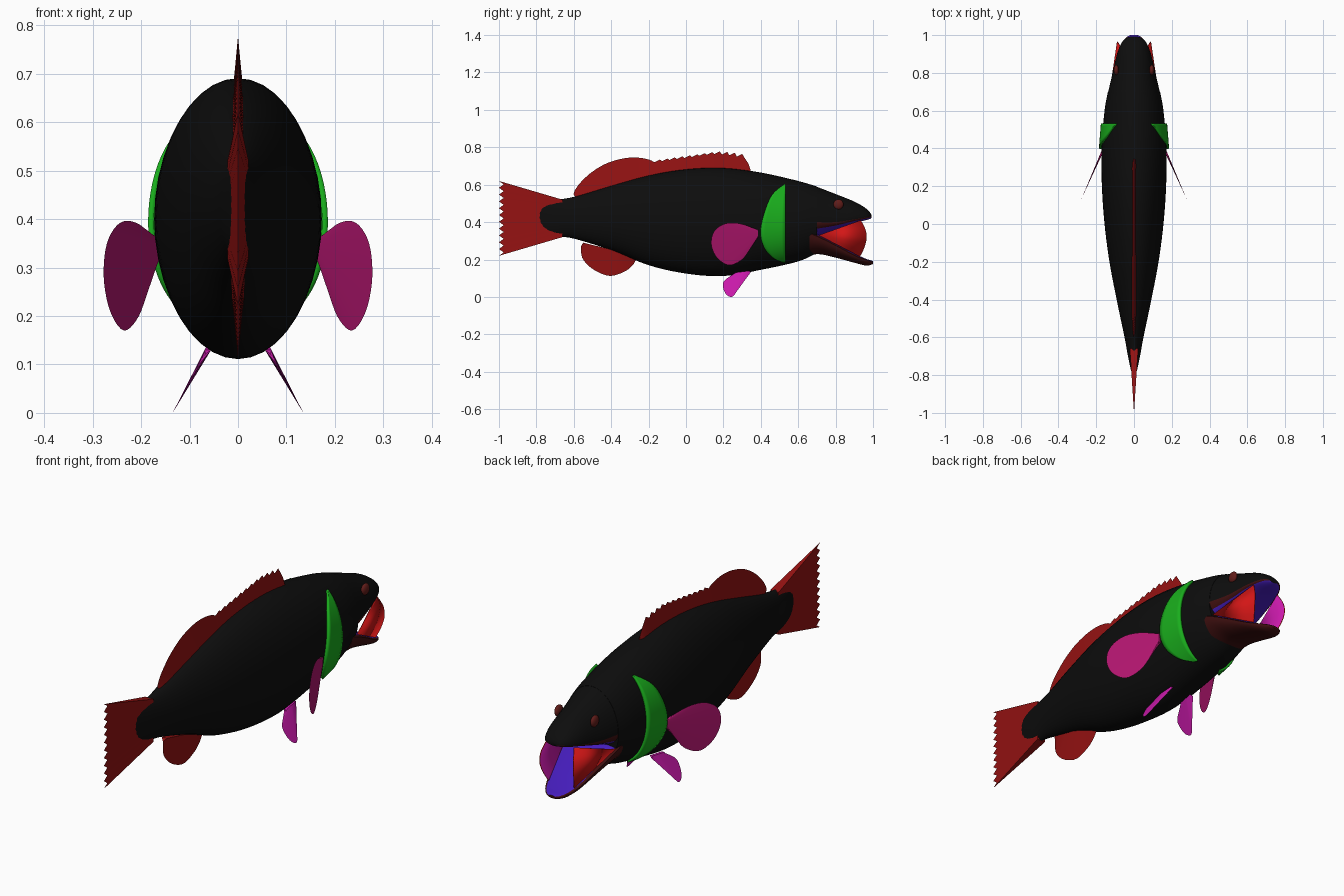
import bpy, bmesh, math
from mathutils import Vector

cube = bpy.data.objects.get("Cube")
if cube:
    bpy.data.objects.remove(cube, do_unlink=True)


def material(name, r, g, b):
    m = bpy.data.materials.new(name)
    m.use_nodes = True
    m.diffuse_color = (r, g, b, 1)
    bsdf = m.node_tree.nodes["Principled BSDF"]
    bsdf.inputs["Base Color"].default_value = (r, g, b, 1)
    return m


BLACK = material("scale black", .004, .004, .004)
MAROON = material("lip maroon", .05, .005, .005)
EYE_RED = material("eye red", .12, .012, .01)
FIN_RED = material("fin red", .3, .006, .006)
RED = material("cheek red", .65, .008, .008)
GREEN = material("gill green", .01, .42, .012)
ROSE = material("pectoral rose", .45, .008, .16)
MAGENTA = material("pelvic magenta", .58, .01, .4)
BLUE = material("mouth blue", .06, .012, .5)


def smooth(points, steps=5):
    """Pass a rounded curve through tuples of any size."""
    pts = [Vector(p) for p in points]
    out = []
    for i in range(len(pts) - 1):
        a, b, c, d = pts[max(i - 1, 0)], pts[i], pts[i + 1], pts[min(i + 2, len(pts) - 1)]
        for s in range(steps):
            t = s / steps
            out.append(b + (c - a) * (t / 2) + (a * 2 - b * 5 + c * 4 - d) * (t * t / 2)
                       + (b * 3 - a - c * 3 + d) * (t ** 3 / 2))
    return out + [pts[-1]]


def finish(name, bm, mats, mirror=False, fix=True):
    if fix:
        bmesh.ops.recalc_face_normals(bm, faces=bm.faces)
    mesh = bpy.data.meshes.new(name)
    bm.to_mesh(mesh)
    bm.free()
    for m in mats:
        mesh.materials.append(m)
    ob = bpy.data.objects.new(name, mesh)
    bpy.context.collection.objects.link(ob)
    bpy.ops.object.select_all(action='DESELECT')
    ob.select_set(True)
    bpy.context.view_layer.objects.active = ob
    bpy.ops.object.shade_smooth_by_angle(angle=math.radians(40))
    if mirror:
        ob.modifiers.new("mirror", 'MIRROR')
    return ob


def loft(name, sections, mats, rule=lambda s: 0, sides=40):
    """Rings along y; a section is y, top, bottom, half width, height of widest point."""
    bm = bmesh.new()
    rings = []
    for y, top, low, half, mid in smooth(sections):
        ring = []
        for j in range(sides):
            a = math.tau * j / sides
            s = math.sin(a)
            ring.append(bm.verts.new((half * math.cos(a), y,
                                      mid + s * ((top - mid) if s > 0 else (mid - low)))))
        rings.append(ring)
    for r, q in zip(rings, rings[1:]):
        for j in range(sides):
            k = (j + 1) % sides
            f = bm.faces.new((r[j], r[k], q[k], q[j]))
            f.material_index = rule(math.sin(math.tau * (j + .5) / sides))
    bm.faces.new(rings[0])
    bm.faces.new(rings[-1])
    return finish(name, bm, mats)


def fin(name, base, edge, thick, mat, place=lambda y, z: 0, mirror=False):
    """A wedge: thick along the base line, sharp along the outer edge."""
    bm = bmesh.new()
    rows = []
    for i, (y, z) in enumerate(edge):
        t = i / (len(edge) - 1)
        by, bz = Vector(base[0]).lerp(Vector(base[1]), t)
        x = place(by, bz)
        rows.append([bm.verts.new(p) for p in
                     ((x - thick, by, bz), (x + thick, by, bz), (place(y, z), y, z))])
    for r, q in zip(rows, rows[1:]):
        for j in range(3):
            k = (j + 1) % 3
            bm.faces.new((r[j], r[k], q[k], q[j]))
    bm.faces.new(rows[0])
    bm.faces.new(rows[-1])
    return finish(name, bm, [mat], mirror)


# Trunk, snout and lower jaw
trunk = [(-.8, .49, .38, .008, .435), (-.77, .51, .345, .017, .43), (-.7, .52, .325, .032, .42),
         (-.6, .535, .312, .05, .42), (-.4, .595, .25, .092, .42), (-.2, .65, .17, .13, .41),
         (0, .683, .125, .156, .4), (.2, .69, .112, .17, .4), (.4, .665, .145, .172, .4),
         (.6, .62, .19, .156, .4), (.7, .59, .235, .138, .4)]
loft("trunk", trunk, [BLACK])
loft("snout", [(.69, .593, .32, .139, .4), (.8, .55, .36, .113, .4), (.9, .51, .395, .09, .415),
               (.96, .475, .41, .065, .425), (.985, .45, .418, .04, .43), (.992, .435, .422, .02, .428)],
     [BLACK, MAROON, BLUE], lambda s: 0 if s > 0 else (1 if s > -.5 else 2))
loft("lower_jaw", [(.66, .355, .225, .135, .34), (.72, .33, .228, .13, .315), (.8, .288, .21, .112, .275),
                   (.9, .233, .183, .087, .222), (.96, .205, .168, .062, .198),
                   (.99, .195, .172, .038, .188), (1, .19, .178, .018, .185)],
     [MAROON, BLUE], lambda s: 1 if s > .4 else 0)

# Cheek membranes across the mouth, red outside and magenta inside
bm = bmesh.new()
corner = bm.verts.new((.128, .71, .33))
arc = [bm.verts.new(p) for p in smooth([(.072, .935, .41), (.086, .96, .36), (.09, .965, .31),
                                        (.082, .952, .26), (.068, .93, .215)])]
for a, b in zip(arc, arc[1:]):
    f = bm.faces.new((corner, b, a))
    f.normal_update()
    if f.normal.x < 0:
        f.normal_flip()
cheek = finish("cheek_membrane", bm, [RED, MAGENTA], fix=False)
shell = cheek.modifiers.new("shell", 'SOLIDIFY')
shell.thickness = .004
shell.material_offset = 1
cheek.modifiers.new("mirror", 'MIRROR')


def side_x(y, z):
    """Half width of the trunk at a point."""
    for a, b in zip(trunk, trunk[1:]):
        if a[0] <= y <= b[0]:
            _, top, low, half, mid = Vector(a).lerp(Vector(b), (y - a[0]) / (b[0] - a[0]))
            h = (z - mid) / ((top - mid) if z > mid else (mid - low))
            return half * math.sqrt(max(0, 1 - h * h))
    return .1


# Gill plates follow the flank
bm = bmesh.new()
rows = []
for y, z in smooth([(.525, .6), (.46, .545), (.42, .455), (.398, .35), (.415, .27),
                    (.46, .215), (.515, .19)]):
    row = []
    for i in range(7):
        t = i / 6
        yy = y + (.532 - y) * t
        row.append(bm.verts.new((side_x(yy, z) + .008, yy, z)))
    rows.append(row)
for r, q in zip(rows, rows[1:]):
    for i in range(6):
        bm.faces.new((r[i], q[i], q[i + 1], r[i + 1]))
gill = finish("gill_plate", bm, [GREEN])
shell = gill.modifiers.new("shell", 'SOLIDIFY')
shell.thickness = .02
shell.offset = 0
gill.modifiers["shell"].thickness = .012
gill.modifiers.new("mirror", 'MIRROR')

# Eyes
bm = bmesh.new()
bmesh.ops.create_uvsphere(bm, u_segments=20, v_segments=12, radius=.027)
bmesh.ops.scale(bm, vec=(.5, 1, 1), verts=bm.verts)
bmesh.ops.translate(bm, vec=(.094, .815, .495), verts=bm.verts)
finish("eye", bm, [EYE_RED], True)

# Spiny and soft dorsal fins
spines = [(.345, .68), (.335, .71)]
for i in range(12):
    y = .3 - .04 * i
    top = .778 - .8 * (y - .17) ** 2 if y > .17 else .778 - .14 * (.17 - y)
    spines += [(y, top), (y - .028, top - .014)]
fin("spiny_dorsal_fin", [(.34, .66), (-.19, .63)], spines, .012, FIN_RED)
fin("soft_dorsal_fin", [(-.14, .64), (-.58, .52)],
    smooth([(-.14, .7), (-.2, .735), (-.3, .745), (-.41, .72), (-.5, .67), (-.57, .605), (-.6, .555),
            (-.59, .535)]), .013, FIN_RED)

# Tail fin with a toothed edge
teeth = []
for i in range(23):
    teeth.append((-1 if i % 2 == 0 else -.975, .62 - .4 * i / 22))
fin("tail_fin", [(-.66, .52), (-.66, .32)], teeth, .022, FIN_RED)

# Anal fin
fin("anal_fin", [(-.55, .29), (-.24, .215)],
    smooth([(-.56, .275), (-.555, .21), (-.5, .15), (-.41, .113), (-.33, .135), (-.285, .17),
            (-.262, .21)]), .013, FIN_RED)

# Paired fins sweep out from the flank and belly
fin("pectoral_fin", [(.385, .36), (.385, .315)],
    smooth([(.375, .362), (.29, .392), (.21, .392), (.15, .35), (.135, .28), (.165, .21),
            (.23, .17), (.3, .2), (.345, .26), (.38, .315)]), .006, ROSE,
    lambda y, z: .165 + (.39 - y) * .44, True)
fin("pelvic_fin", [(.34, .14), (.26, .13)],
    smooth([(.345, .13), (.315, .09), (.275, .035), (.245, 0), (.21, .02), (.197, .07),
            (.22, .1), (.26, .122)]), .007, MAGENTA,
    lambda y, z: .065 + (.125 - z) * .56, True)
